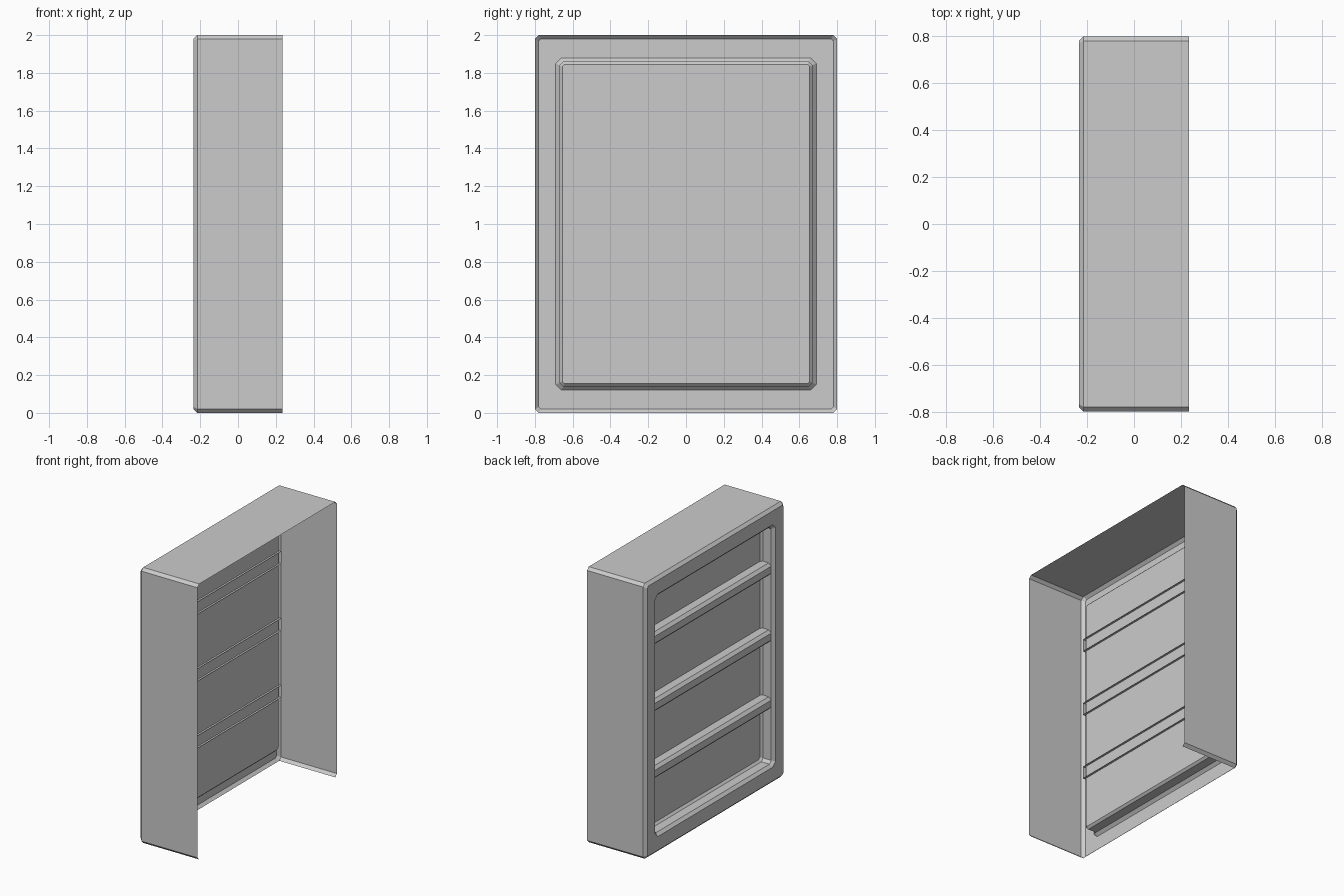
import bpy, bmesh

if "Cube" in bpy.data.objects:
    bpy.data.objects.remove(bpy.data.objects["Cube"])

def finish(bm, name):
    bmesh.ops.recalc_face_normals(bm, faces=bm.faces[:])
    me = bpy.data.meshes.new(name)
    bm.to_mesh(me)
    bm.free()
    ob = bpy.data.objects.new(name, me)
    bpy.context.collection.objects.link(ob)
    return ob

def ring(bm, x, hy, z0, z1, c):
    """Rectangle in the yz plane with cut corners; the first edge is the bottom one."""
    pts = [(-hy + c, z0), (hy - c, z0), (hy, z0 + c), (hy, z1 - c),
           (hy - c, z1), (-hy + c, z1), (-hy, z1 - c), (-hy, z0 + c)]
    return [bm.verts.new((x, y, z)) for y, z in pts]

# Cabinet shell: open rear, no floor, chamfered front frame, shallow recess with panel
bm = bmesh.new()
sections = [
    (0.235, 0.80, 0.00, 2.00, 0.02),    # open rear edge
    (-0.215, 0.80, 0.00, 2.00, 0.02),   # outer walls
    (-0.235, 0.78, 0.02, 1.98, 0.012),  # outer chamfer
    (-0.235, 0.69, 0.12, 1.88, 0.03),   # flat frame
    (-0.215, 0.67, 0.14, 1.86, 0.02),   # opening chamfer
    (-0.150, 0.67, 0.14, 1.86, 0.02),   # recess walls
    (-0.135, 0.655, 0.155, 1.845, 0.012),
]
rings = [ring(bm, *s) for s in sections]
for k, (a, b) in enumerate(zip(rings, rings[1:])):
    for i in range(8):
        if k == 0 and i == 0:
            continue                    # the floor is left open
        j = (i + 1) % 8
        bm.faces.new((a[i], a[j], b[j], b[i]))
bm.faces.new(rings[-1])
finish(bm, "cabinet_shell")

# Shelves: chamfered front, open rear edge poking just through the panel
def shelf(name, zc, hy=0.67, h=0.045, c=0.02, front=-0.215, rear=-0.12):
    prof = [(rear, zc - h), (front + c, zc - h), (front, zc - h + c),
            (front, zc + h - c), (front + c, zc + h), (rear, zc + h)]
    bm = bmesh.new()
    left, right = ([bm.verts.new((x, y, z)) for x, z in prof] for y in (-hy, hy))
    for i in range(len(prof) - 1):
        bm.faces.new((left[i], left[i + 1], right[i + 1], right[i]))
    bm.faces.new(left)
    bm.faces.new(right)
    finish(bm, name)

for n, zc in enumerate((0.572, 1.058, 1.544)):
    shelf(f"shelf_{n + 1}", zc)
